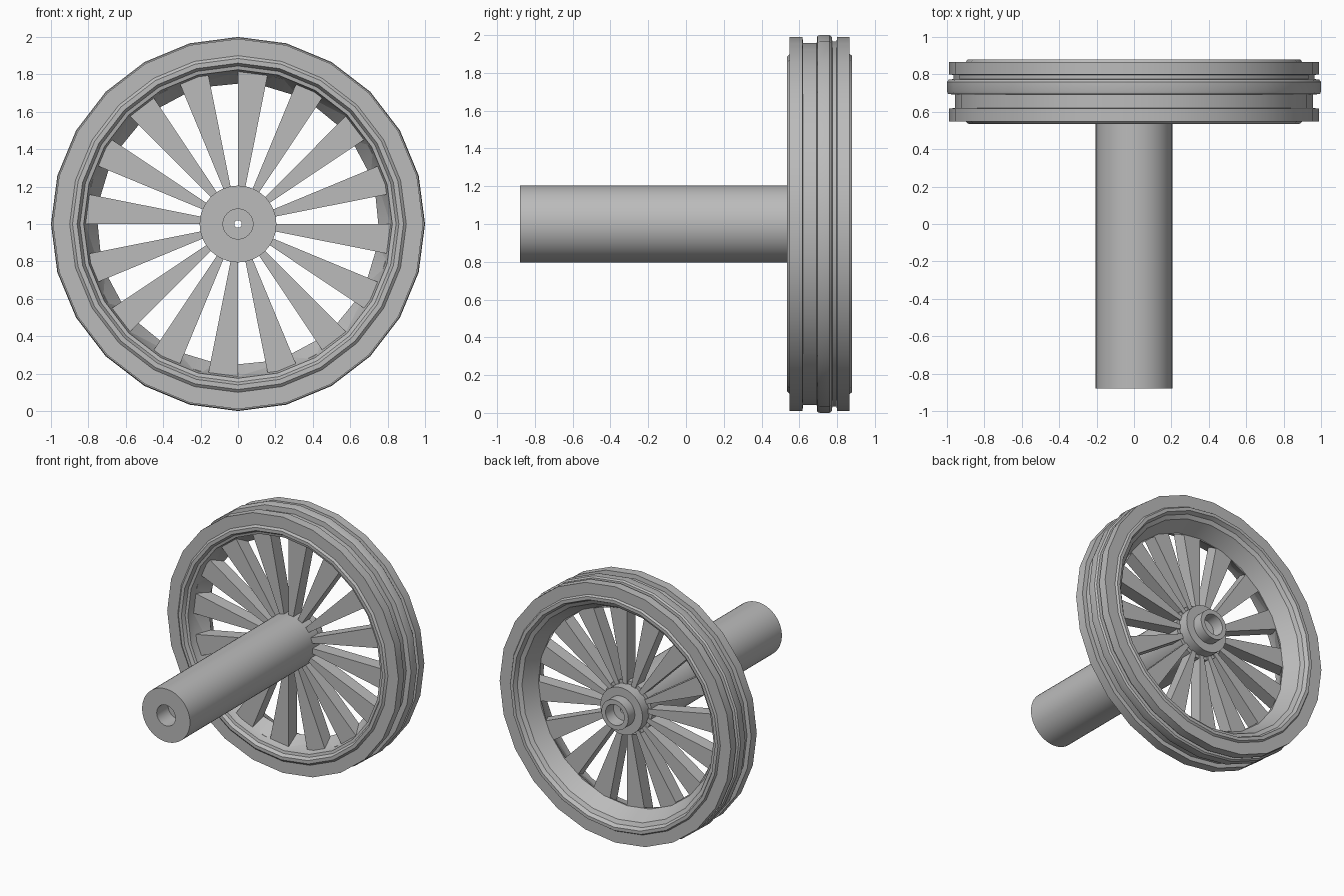
import bpy, bmesh, math

if "Cube" in bpy.data.objects:
    bpy.data.objects.remove(bpy.data.objects["Cube"], do_unlink=True)

grey = bpy.data.materials.new("plain_grey")
grey.use_nodes = True
colour = (0.5, 0.5, 0.5, 1)
grey.diffuse_color = colour
grey.node_tree.nodes["Principled BSDF"].inputs["Base Color"].default_value = colour


def finish(name, bm):
    bmesh.ops.recalc_face_normals(bm, faces=bm.faces)
    mesh = bpy.data.meshes.new(name)
    bm.to_mesh(mesh)
    bm.free()
    mesh.materials.append(grey)
    obj = bpy.data.objects.new(name, mesh)
    obj.location.z = 1
    bpy.context.collection.objects.link(obj)
    bpy.ops.object.select_all(action="DESELECT")
    obj.select_set(True)
    bpy.context.view_layer.objects.active = obj
    bpy.ops.object.shade_smooth_by_angle(angle=math.radians(30))


def lathe(name, profile, sides):
    """Turn a closed (radius, y) outline about the y axis."""
    bm = bmesh.new()
    rings = []
    for i in range(sides):
        a = math.tau * i / sides
        rings.append([bm.verts.new((r * math.cos(a), y, r * math.sin(a))) for r, y in profile])
    n = len(profile)
    for i in range(sides):
        p, q = rings[i], rings[(i + 1) % sides]
        for j in range(n):
            k = (j + 1) % n
            bm.faces.new((p[j], p[k], q[k], q[j]))
    finish(name, bm)


spoke_front, spoke_back = 0.62, 0.72
spoke_count = 16

# Grooved rim: two outer bands, a central flange and raised lips
lathe("rim", [
    (0.815, spoke_front), (0.825, 0.565), (0.845, 0.56), (0.86, 0.535), (0.885, 0.535),
    (0.90, 0.548), (0.99, 0.548), (0.99, 0.617), (0.957, 0.62), (0.957, 0.692),
    (0.995, 0.695), (1.0, 0.71), (1.0, 0.76), (0.99, 0.772), (0.965, 0.775),
    (0.965, 0.797), (0.99, 0.80), (0.99, 0.865), (0.90, 0.865),
    (0.89, 0.88), (0.865, 0.88), (0.85, 0.85), (0.82, 0.835), (0.76, spoke_back),
], 24)

# Tapered band that the spokes run into, with a corner at every spoke edge
lathe("inner_rim", [
    (0.815, spoke_front), (0.85, spoke_front), (0.85, spoke_back), (0.75, spoke_back),
], spoke_count * 2)

# Long shaft with a narrow through bore and stepped rear hub
lathe("shaft_and_hub", [
    (0.08, -0.88), (0.205, -0.88), (0.205, 0.71), (0.18, 0.71), (0.18, 0.79),
    (0.115, 0.79), (0.115, 0.87), (0.08, 0.87), (0.075, 0.78),
    (0.02, 0.775), (0.02, -0.74), (0.08, -0.74),
], 48)

# Wedge spokes, each filling half of its share of the circle
bm = bmesh.new()
half = math.pi / spoke_count
for i in range(spoke_count):
    start = 2 * half * i
    corners = [(r * math.cos(a), r * math.sin(a)) for r, a in (
        (0.17, start), (0.82, start), (0.82, start - half), (0.17, start - half))]
    front = [bm.verts.new((x, spoke_front, z)) for x, z in corners]
    back = [bm.verts.new((x, spoke_back, z)) for x, z in corners]
    bm.faces.new(front)
    bm.faces.new(back[::-1])
    for j in range(4):
        k = (j + 1) % 4
        bm.faces.new((front[j], back[j], back[k], front[k]))
finish("spokes", bm)
